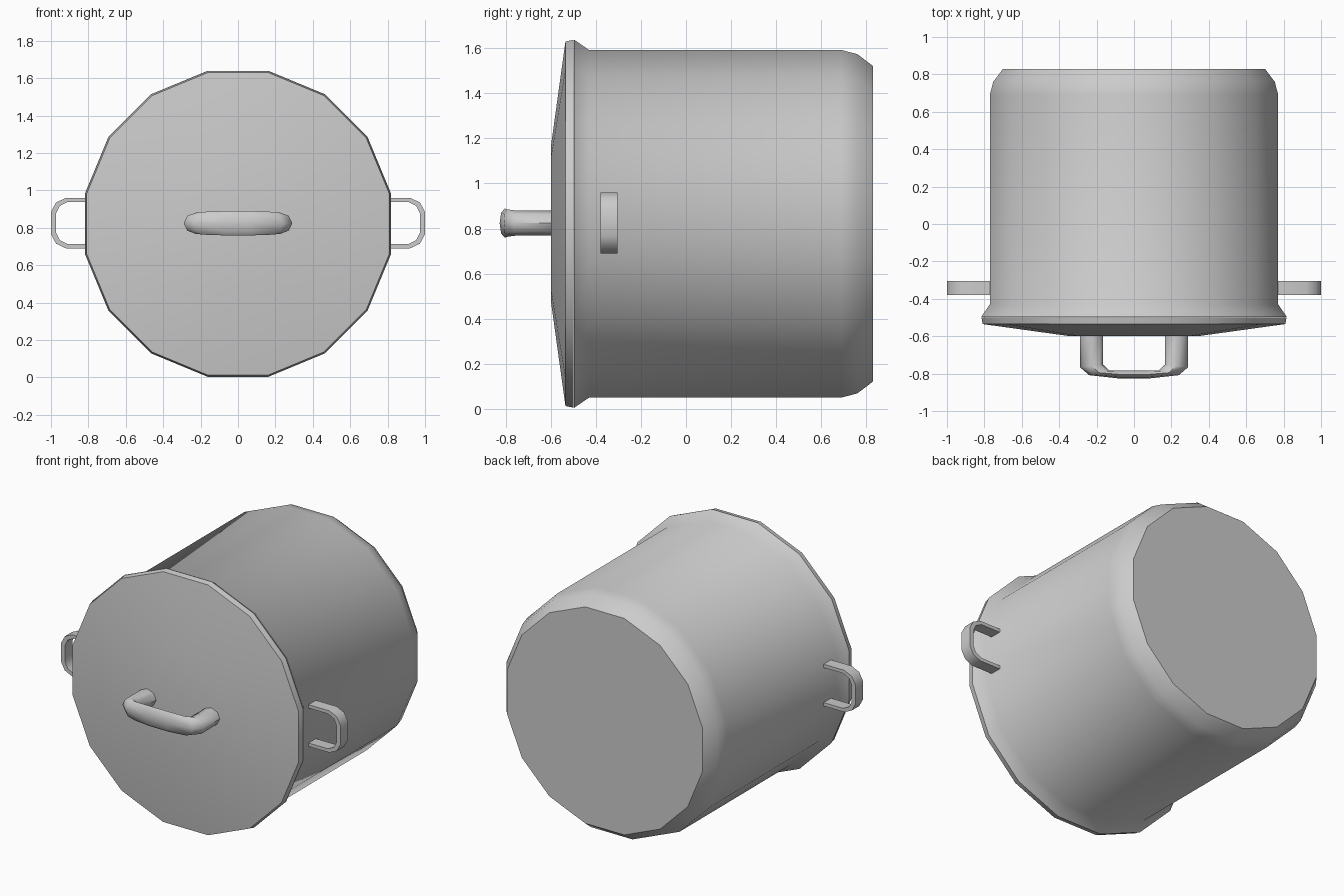
import bpy, bmesh, math

if "Cube" in bpy.data.objects:
    bpy.data.objects.remove(bpy.data.objects["Cube"])

SIDES = 16
CZ = 0.821                                  # height of the pot's axis
K = 1 / math.cos(math.pi / SIDES)           # flat distance -> corner radius


def finish(name, bm, angle=35):
    bmesh.ops.recalc_face_normals(bm, faces=bm.faces)
    me = bpy.data.meshes.new(name)
    bm.to_mesh(me)
    bm.free()
    ob = bpy.data.objects.new(name, me)
    bpy.context.collection.objects.link(ob)
    bpy.ops.object.select_all(action='DESELECT')
    ob.select_set(True)
    bpy.context.view_layer.objects.active = ob
    bpy.ops.object.shade_smooth_by_angle(angle=math.radians(angle))
    return ob


def skin(bm, rings, closed=False):
    """Bridge equal-sized vertex rings; cap both ends unless closed."""
    rows = [[bm.verts.new(p) for p in r] for r in rings]
    pairs = list(zip(rows, rows[1:])) + ([(rows[-1], rows[0])] if closed else [])
    n = len(rows[0])
    for a, b in pairs:
        for i in range(n):
            j = (i + 1) % n
            bm.faces.new((a[i], a[j], b[j], b[i]))
    if not closed:
        bm.faces.new(rows[0])
        bm.faces.new(rows[-1])


def turned(name, profile):
    """Sixteen-sided shape around the y axis from (flat distance, y) pairs."""
    bm = bmesh.new()
    rings = []
    for r, y in profile:
        angs = [math.tau * (i + 0.5) / SIDES for i in range(SIDES)]
        rings.append([(r * K * math.cos(a), y, CZ + r * K * math.sin(a)) for a in angs])
    skin(bm, rings)
    return finish(name, bm)


# Pot body: hollow, flared rim, softened base edge
turned("pot_body", [(0.68, 0.80), (0.745, 0.70), (0.745, -0.44), (0.785, -0.498),
                    (0.818, -0.498), (0.771, -0.43), (0.771, 0.69),
                    (0.753, 0.76), (0.70, 0.83)])

# Lid: rim band and shallow cone with a flat centre
turned("lid", [(0.78, -0.499), (0.816, -0.499), (0.809, -0.535), (0.34, -0.60)])

# Lid handle: elliptical sections between an outer and inner path
half = [((0.29, -0.59), (0.165, -0.59), 0.055),
        ((0.29, -0.765), (0.165, -0.752), 0.056),
        ((0.24, -0.808), (0.132, -0.782), 0.061),
        ((0.07, -0.827), (0.07, -0.782), 0.065)]
path = half + [((-o[0], o[1]), (-i[0], i[1]), w) for o, i, w in reversed(half)]
rings = []
for o, i, w in path:
    ring = []
    for k in range(8):
        a = math.tau * k / 8
        t = (1 + math.cos(a)) / 2
        ring.append((i[0] + (o[0] - i[0]) * t, i[1] + (o[1] - i[1]) * t,
                     CZ + 0.003 + w * math.sin(a)))
    rings.append(ring)
bm = bmesh.new()
skin(bm, rings)
finish("lid_handle", bm, 50)

# Side handles: flat strip bent into a loop, one per side
upper = [((0.76, 0.135), (0.76, 0.113)), ((0.92, 0.135), (0.91, 0.113)),
         ((0.973, 0.11), (0.952, 0.092)), ((1.0, 0.06), (0.972, 0.052))]
loop = upper + [((o[0], -o[1]), (i[0], -i[1])) for o, i in reversed(upper)]
for name, s in (("side_handle_right", 1), ("side_handle_left", -1)):
    bm = bmesh.new()
    skin(bm, [[(s * o[0], -0.38, CZ + 0.004 + o[1]), (s * o[0], -0.305, CZ + 0.004 + o[1]),
               (s * i[0], -0.305, CZ + 0.004 + i[1]), (s * i[0], -0.38, CZ + 0.004 + i[1])]
              for o, i in loop])
    finish(name, bm, 45)
